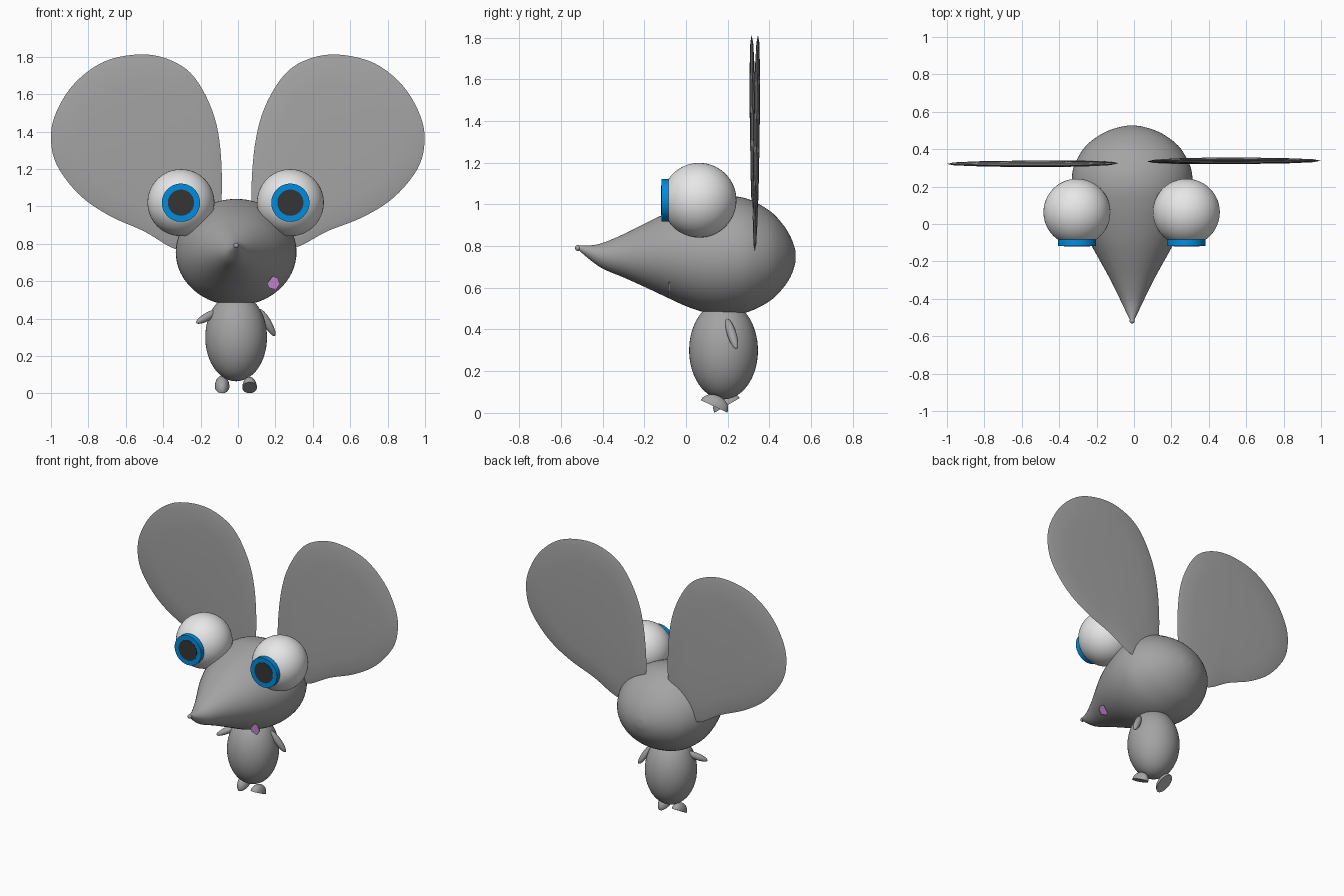
import bpy, bmesh, math
from mathutils import Vector, Matrix

if "Cube" in bpy.data.objects:
    bpy.data.objects.remove(bpy.data.objects["Cube"])


def material(name, rgb):
    m = bpy.data.materials.new(name)
    m.diffuse_color = (*rgb, 1)
    m.use_nodes = True
    m.node_tree.nodes["Principled BSDF"].inputs["Base Color"].default_value = m.diffuse_color
    return m


GREY = material("grey fur", (0.37, 0.37, 0.37))
WHITE = material("eye white", (0.8, 0.8, 0.8))
BLUE = material("iris blue", (0.0, 0.27, 0.75))
DARK = material("pupil dark", (0.035, 0.035, 0.035))
PINK = material("tongue purple", (0.52, 0.23, 0.6))


def finish(name, bm, mat, angle=50):
    bmesh.ops.recalc_face_normals(bm, faces=bm.faces)
    me = bpy.data.meshes.new(name)
    bm.to_mesh(me)
    bm.free()
    me.materials.append(mat)
    ob = bpy.data.objects.new(name, me)
    bpy.context.collection.objects.link(ob)
    bpy.ops.object.select_all(action='DESELECT')
    ob.select_set(True)
    bpy.context.view_layer.objects.active = ob
    bpy.ops.object.shade_smooth_by_angle(angle=math.radians(angle))
    return ob


def ellipsoid(name, loc, radii, mat, rot=Matrix(), half=False):
    bm = bmesh.new()
    bmesh.ops.create_uvsphere(bm, u_segments=48, v_segments=32, radius=1)
    if half:  # keep the upper dome and close it with a flat sole
        cut = bmesh.ops.bisect_plane(bm, geom=bm.verts[:] + bm.edges[:] + bm.faces[:],
                                     plane_co=(0, 0, 0), plane_no=(0, 0, 1), clear_inner=True)
        rim = [e for e in bm.edges if e.is_boundary]
        bmesh.ops.contextual_create(bm, geom=rim)
    m = Matrix.Translation(loc) @ rot @ Matrix.Diagonal((*radii, 1))
    bmesh.ops.transform(bm, matrix=m, verts=bm.verts)
    return finish(name, bm, mat)


def disc(name, x, y0, y1, z, r, mat):
    bm = bmesh.new()
    bmesh.ops.create_cone(bm, cap_ends=True, segments=64, radius1=r, radius2=r, depth=y1 - y0)
    m = Matrix.Translation((x, (y0 + y1) / 2, z)) @ Matrix.Rotation(math.pi / 2, 4, 'X')
    bmesh.ops.transform(bm, matrix=m, verts=bm.verts)
    return finish(name, bm, mat)


def smooth_path(pts, closed, n=5):
    """Catmull-Rom curve through the points."""
    pts = [Vector(p) for p in pts]
    k, out = len(pts), []
    at = lambda i: pts[i % k] if closed else pts[max(0, min(k - 1, i))]
    for i in range(k if closed else k - 1):
        a, b, c, d = (at(i + j) for j in (-1, 0, 1, 2))
        for s in range(n):
            t = s / n
            out.append(0.5 * (2 * b + (c - a) * t + (2 * a - 5 * b + 4 * c - d) * t * t
                              + (3 * b - a - 3 * c + d) * t ** 3))
    return out if closed else out + [pts[-1]]


def loft(bm, rings):
    for r0, r1 in zip(rings, rings[1:]):
        for i in range(len(r0)):
            j = (i + 1) % len(r0)
            bm.faces.new((r0[i], r0[j], r1[j], r1[i]))


# head: rings along y as (y, top z, bottom z, half width)
profile = [(-0.515, 0.803, 0.781, 0.010), (-0.465, 0.803, 0.738, 0.035), (-0.4, 0.815, 0.692, 0.066),
           (-0.3, 0.857, 0.65, 0.115), (-0.2, 0.907, 0.605, 0.17), (-0.1, 0.955, 0.558, 0.225),
           (0.0, 0.993, 0.512, 0.27), (0.1, 1.023, 0.48, 0.304), (0.2, 1.04, 0.47, 0.322),
           (0.3, 1.025, 0.485, 0.314), (0.4, 0.97, 0.535, 0.262), (0.46, 0.91, 0.592, 0.197),
           (0.5, 0.848, 0.65, 0.125), (0.522, 0.79, 0.71, 0.05), (0.526, 0.76, 0.74, 0.012)]
bm = bmesh.new()
rings = []
for y, top, bot, w in smooth_path(profile, False, 4):
    rings.append([bm.verts.new((-0.01 + w * math.cos(a), y, (top + bot) / 2 + (top - bot) / 2 * math.sin(a)))
                  for a in (2 * math.pi * i / 64 for i in range(64))])
loft(bm, rings)
bm.faces.new(rings[0])
bm.faces.new(rings[-1])
finish("head", bm, GREY)
ellipsoid("nose", (-0.01, -0.518, 0.791), (0.014, 0.014, 0.014), GREY)

# ears: thin lens-shaped plates, outline in x and z
outline = [(-0.516, 1.813), (-0.714, 1.775), (-0.874, 1.658), (-0.972, 1.503), (-1.0, 1.365),
           (-0.968, 1.22), (-0.848, 1.062), (-0.687, 0.95), (-0.50, 0.866), (-0.334, 0.772),
           (-0.22, 0.79), (-0.12, 0.90), (-0.088, 1.037), (-0.094, 1.305), (-0.136, 1.508),
           (-0.233, 1.69), (-0.356, 1.78)]


def ear(name, side):
    pts = smooth_path(outline, True)
    if side > 0:  # the right ear is mirrored and turned slightly outward
        c, turn = Vector((0.5, 1.3)), Matrix.Rotation(math.radians(-2.5), 2)
        pts = [c + turn @ (Vector((-p.x - 0.005, p.y)) - c) for p in pts]
    mid = sum(pts, Vector((0, 0))) / len(pts)
    bm = bmesh.new()

    def ring(scale, off):
        vs = []
        for p in pts:
            q = mid + (p - mid) * scale
            vs.append(bm.verts.new((q.x, 0.33 + side * 0.015 * (q.y - 0.8) + off, q.y)))
        return vs
    steps = [(0.3, -0.015), (0.7, -0.012), (0.93, -0.007), (1, 0),
             (0.93, 0.007), (0.7, 0.012), (0.3, 0.015)]
    rs = [ring(*s) for s in steps]
    loft(bm, rs)
    bm.faces.new(rs[0])
    bm.faces.new(rs[-1])
    finish(name, bm, GREY)


ear("left_ear", -1)
ear("right_ear", 1)

# eyes with flat iris and pupil
for label, s in (("left", -1), ("right", 1)):
    x = -0.0125 + s * 0.2925
    ellipsoid(label + "_eye", (x, 0.063, 1.02), (0.179, 0.179, 0.179), WHITE)
    disc(label + "_iris", x, -0.117, -0.08, 1.02, 0.102, BLUE)
    disc(label + "_pupil", x, -0.119, -0.112, 1.02, 0.07, DARK)

# body
ellipsoid("body", (-0.01, 0.18, 0.3), (0.165, 0.165, 0.235), GREY)


# arms: slim ellipsoids from shoulder to hand
def arm(name, a, b):
    a, b = Vector(a), Vector(b)
    rot = (b - a).to_track_quat('Z', 'Y').to_matrix().to_4x4()
    ellipsoid(name, (a + b) / 2, (0.022, 0.022, (b - a).length / 2), GREY, rot)


arm("left_arm", (-0.10, 0.17, 0.445), (-0.222, 0.08, 0.378))
arm("right_arm", (0.115, 0.197, 0.45), (0.197, 0.242, 0.308))

# feet: half ellipsoids with flat soles, tilted as in mid-step
for name, loc, deg in (("left_foot", (-0.085, 0.197, 0.036), 30),
                       ("right_foot", (0.062, 0.135, 0.031), -25)):
    ellipsoid(name, loc, (0.039, 0.07, 0.055), GREY, Matrix.Rotation(math.radians(deg), 4, 'X'), True)

# tongue: small thin plate at the cheek
bm = bmesh.new()
flat = [(0.155, 0.588), (0.186, 0.628), (0.212, 0.618), (0.224, 0.585), (0.203, 0.554), (0.165, 0.565)]
front, back = ([bm.verts.new((x, y, z)) for x, z in flat] for y in (-0.084, -0.076))
loft(bm, [front, back])
bm.faces.new(front)
bm.faces.new(back)
finish("tongue", bm, PINK, 30)
